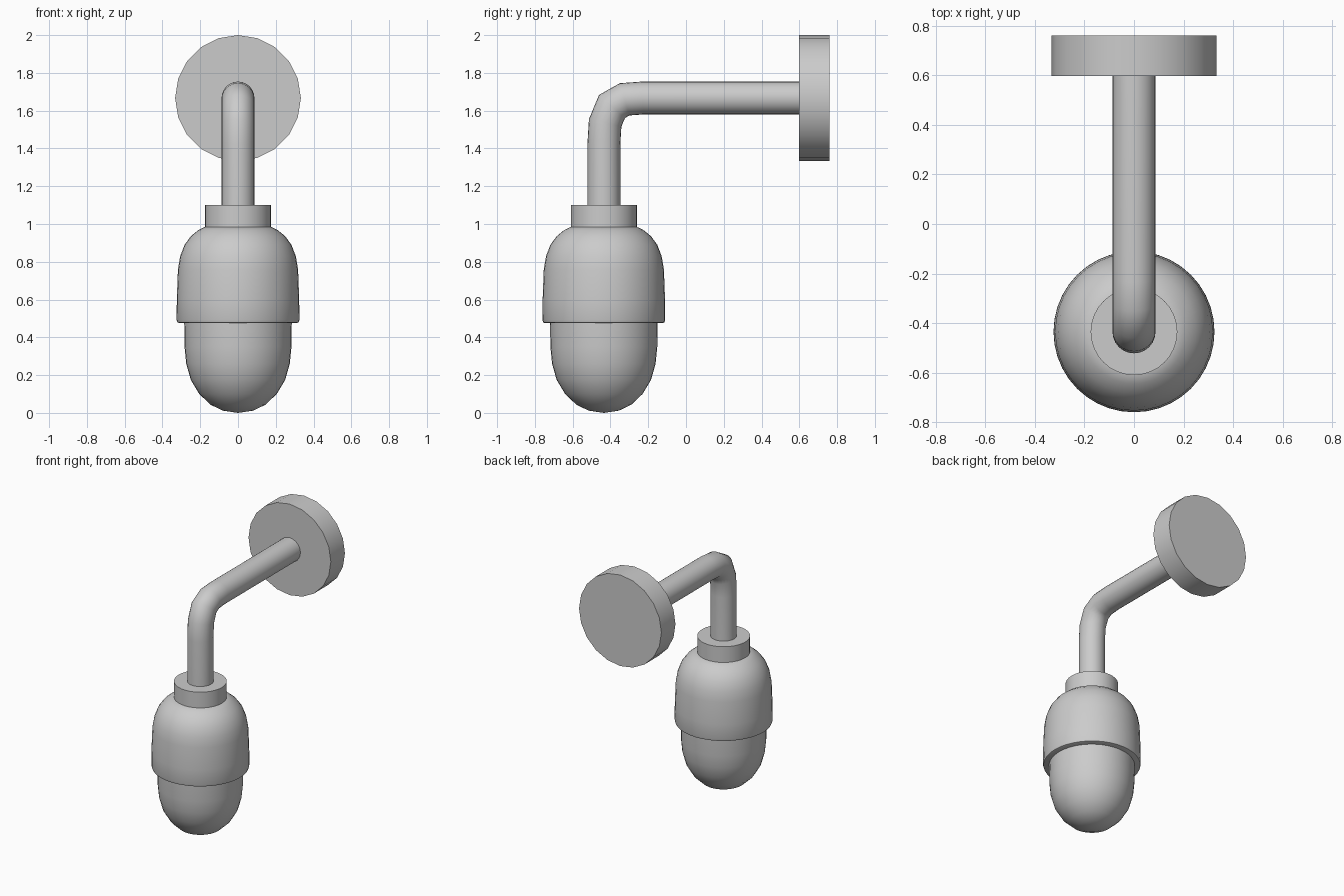
import bpy
import bmesh
import math
from mathutils import Matrix, Vector

cube = bpy.data.objects.get("Cube")
if cube:
    bpy.data.objects.remove(cube, do_unlink=True)

grey = bpy.data.materials.new("light_grey")
grey.use_nodes = True
colour = (0.6, 0.6, 0.6, 1)
grey.diffuse_color = colour
grey.node_tree.nodes["Principled BSDF"].inputs["Base Color"].default_value = colour

HEAD_Y = -0.435
ARM_Z = 1.667


def add_object(name, bm, angle=40):
    bmesh.ops.recalc_face_normals(bm, faces=bm.faces)
    mesh = bpy.data.meshes.new(name)
    bm.to_mesh(mesh)
    bm.free()
    obj = bpy.data.objects.new(name, mesh)
    bpy.context.collection.objects.link(obj)
    mesh.materials.append(grey)
    bpy.ops.object.select_all(action="DESELECT")
    obj.select_set(True)
    bpy.context.view_layer.objects.active = obj
    bpy.ops.object.shade_smooth_by_angle(angle=math.radians(angle))
    return obj


def lathe(name, profile, sides, matrix):
    """Spin (radius, height) points around z, then place the result."""
    bm = bmesh.new()
    verts = [bm.verts.new((r, 0, z)) for r, z in profile]
    edges = [bm.edges.new(pair) for pair in zip(verts, verts[1:])]
    bmesh.ops.spin(bm, geom=verts + edges, cent=(0, 0, 0), axis=(0, 0, 1),
                   angle=math.tau, steps=sides)
    bmesh.ops.remove_doubles(bm, verts=bm.verts, dist=0.0005)
    bm.transform(matrix)
    return add_object(name, bm)


def sweep(name, path, radius, sides):
    """Sweep a circle along a path in the yz plane."""
    bm = bmesh.new()
    points = [Vector((0, y, z)) for y, z in path]
    rings = []
    for i, p in enumerate(points):
        before = (p - points[i - 1]).normalized() if i else Vector((0, 0, 1))
        after = (points[i + 1] - p).normalized() if i + 1 < len(points) else before
        tangent = (before + after).normalized()
        across = Vector((1, 0, 0))
        up = tangent.cross(across) / tangent.dot(before)
        rings.append([bm.verts.new(p + radius * (across * math.cos(a) + up * math.sin(a)))
                      for a in (math.tau * k / sides for k in range(sides))])
    for a, b in zip(rings, rings[1:]):
        for k in range(sides):
            n = (k + 1) % sides
            bm.faces.new((a[k], a[n], b[n], b[k]))
    bm.faces.new(rings[0])
    bm.faces.new(rings[-1])
    return add_object(name, bm)


head = Matrix.Translation((0, HEAD_Y, 0))

# Rounded lens dome hanging below the housing
lathe("lens_dome",
      [(0, 0), (0.08, 0.012), (0.145, 0.043), (0.205, 0.1), (0.25, 0.175),
       (0.274, 0.26), (0.283, 0.35), (0.285, 0.5), (0, 0.5)], 40, head)

# Bell-shaped housing with a small rounded lower rim
lathe("housing",
      [(0, 0.475), (0.31, 0.475), (0.321, 0.479), (0.325, 0.492), (0.324, 0.6),
       (0.318, 0.76), (0.306, 0.83), (0.283, 0.89), (0.25, 0.935),
       (0.21, 0.968), (0.175, 0.985), (0, 0.985)], 40, head)

# Collar joining housing and arm
lathe("collar", [(0, 0.975), (0.175, 0.975), (0.175, 1.1), (0, 1.1)], 32, head)

# Bent tubular arm
sweep("arm",
      [(HEAD_Y, 1.05), (HEAD_Y, 1.42), (-0.428, 1.535), (-0.392, 1.622),
       (-0.325, 1.66), (-0.23, ARM_Z), (0.65, ARM_Z)], 0.087, 24)

# Round wall plate facing forward
plate = Matrix.Translation((0, 0.76, ARM_Z)) @ Matrix.Rotation(math.pi / 2, 4, "X")
lathe("wall_plate", [(0, 0), (0.333, 0), (0.333, 0.163), (0, 0.163)], 20, plate)
